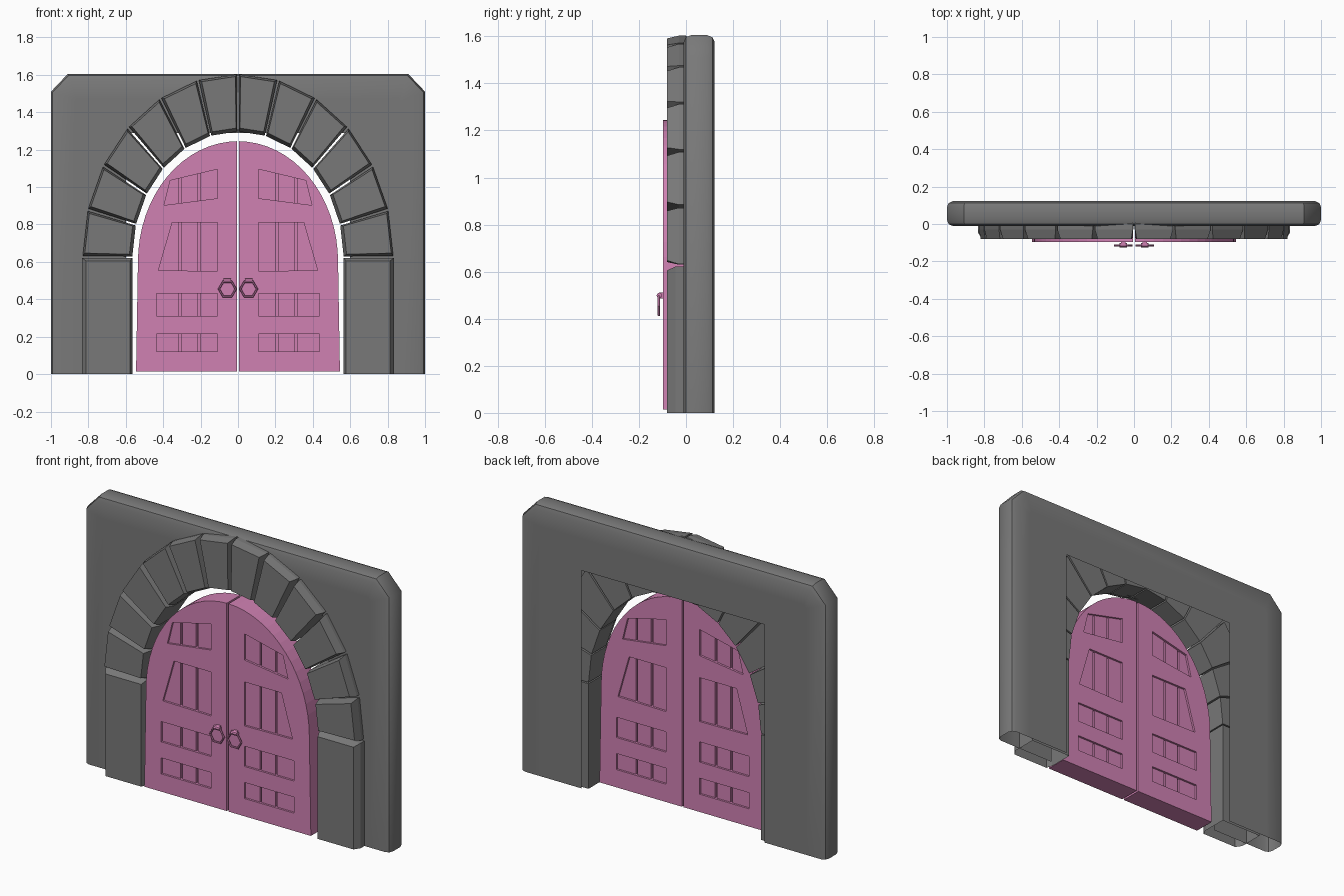
import bpy, bmesh
from math import cos, sin, radians, pi

if "Cube" in bpy.data.objects:
    bpy.data.objects.remove(bpy.data.objects["Cube"])


def material(name, rgb):
    m = bpy.data.materials.new(name)
    m.diffuse_color = (*rgb, 1)
    m.use_nodes = True
    m.node_tree.nodes["Principled BSDF"].inputs["Base Color"].default_value = m.diffuse_color
    return m


pink = material("door_pink", (0.63, 0.22, 0.45))
stone = material("dark_stone", (0.19, 0.19, 0.19))


def loft(name, rings, mat, caps=True, open_bottom=False):
    """Skin a list of equal-length closed rings of 3D points."""
    bm = bmesh.new()
    vs = [[bm.verts.new(p) for p in r] for r in rings]
    n = len(rings[0])
    for a, b in zip(vs, vs[1:]):
        for i in range(n):
            j = (i + 1) % n
            bm.faces.new((a[i], a[j], b[j], b[i]))
    if caps:
        bm.faces.new(vs[0])
        bm.faces.new(vs[-1])
    if open_bottom:
        low = [f for f in bm.faces if all(v.co.z < 1e-4 for v in f.verts)]
        bmesh.ops.delete(bm, geom=low, context='FACES')
    bmesh.ops.recalc_face_normals(bm, faces=bm.faces[:])
    me = bpy.data.meshes.new(name)
    bm.to_mesh(me)
    bm.free()
    me.materials.append(mat)
    ob = bpy.data.objects.new(name, me)
    bpy.context.collection.objects.link(ob)
    return ob


def flat(pts, y, s=1):
    return [(s * x, y, z) for x, z in pts]


# Wall slab with clipped top corners, rounded rim and a square opening
def wall_ring(d, y):
    half = [(1 - d, 0), (1 - d, 1.51 - .4 * d), (.91 - .4 * d, 1.605 - d)]
    return flat(half, y) + flat(half[::-1], y, -1)


def hole_ring(y):
    half = [(.6, 0), (.6, 1.15), (.6, 1.29)]
    return flat(half, y) + flat(half[::-1], y, -1)


rim = [(.13, -.01), (.03, -.01), (.009, -.001), (0, .022),
       (0, .09), (.009, .112), (.03, .122), (.13, .122)]
wall = loft("wall", [hole_ring(-.01)] + [wall_ring(d, y) for d, y in rim] + [hole_ring(.122)],
            stone, caps=False, open_bottom=True)
bpy.context.view_layer.objects.active = wall
wall.select_set(True)
bpy.ops.object.shade_smooth_by_angle(angle=radians(42))
wall.select_set(False)


# Arch stones between two ellipses, tapered towards the front
def arch_point(t, r):
    a, b = .565 + .265 * r, .672 + .306 * r
    return a * cos(radians(t)), .625 + b * sin(radians(t))


def stone_ring(t0, t1, r0, r1):
    return [arch_point(t0, r0), arch_point(t0, r1), arch_point(t1, r1), arch_point(t1, r0)]


for s, side in ((1, "right"), (-1, "left")):
    for k in range(6):
        t0, t1 = 15 * k, 15 * k + 15
        back = stone_ring(t0 + .4, t1 - .4, 0, .93)
        full = stone_ring(t0 + .4, t1 - .4, 0, 1)
        front = stone_ring(t0 + 1.3, t1 - 1.0, .06, .96)
        loft(f"arch_stone_{side}_{k + 1}",
             [flat(back, .105, s), flat(back, .02, s), flat(full, .0, s),
              flat(full, -.03, s), flat(front, -.08, s)], stone)

    # Pillar block under the arch
    full = [(.565, 0), (.835, 0), (.835, .622), (.565, .622)]
    front = [(.578, 0), (.812, 0), (.812, .605), (.578, .605)]
    loft(f"pillar_{side}", [flat(full, .105, s), flat(full, -.045, s), flat(front, -.08, s)],
         stone, open_bottom=True)

# Door panels: inner bottom, outer bottom, outer top, inner top
panels = [
    [(.11, .12), (.435, .12), (.435, .215), (.11, .215)],
    [(.11, .31), (.435, .31), (.435, .43), (.11, .43)],
    [(.11, .55), (.425, .555), (.352, .81), (.11, .81)],
    [(.11, .94), (.395, .903), (.362, 1.035), (.11, 1.095)],
]
Y0, Y1 = -.097, .03
DEEP, PLANK = .026, .012


def mix(p, q, x):
    """Point on the line p-q at the given x."""
    return x, p[1] + (q[1] - p[1]) * (x - p[0]) / (q[0] - p[0])


outline = [(.006, .015), (.545, .015)]
for i in range(17):
    t = i / 16 * pi / 2
    outline.append((max(.006, .535 * cos(t)), .6 + .645 * sin(t)))

for s, side in ((1, "right"), (-1, "left")):
    # Door leaf with recesses cut on both faces
    leaf = loft(f"door_leaf_{side}", [flat(outline, Y0, s), flat(outline, Y1, s)], pink)
    cutters = []
    for quad in panels:
        for a, b in ((Y0 - .05, Y0 + DEEP), (Y1 - DEEP, Y1 + .05)):
            cut = loft("panel_cutter", [flat(quad, a, s), flat(quad, b, s)], pink)
            cut.hide_render = True
            m = leaf.modifiers.new("recess", 'BOOLEAN')
            m.operation, m.solver, m.object = 'DIFFERENCE', 'EXACT', cut
            cutters.append(cut)
    deps = bpy.context.evaluated_depsgraph_get()
    carved = bpy.data.meshes.new_from_object(leaf.evaluated_get(deps))
    leaf.modifiers.clear()
    leaf.data = carved
    for cut in cutters:
        bpy.data.objects.remove(cut)

    # Three upright planks inside every recess
    for k, (ib, ob_, ot, it) in enumerate(panels):
        for j, (x0, x1) in enumerate(((.11, .204), (.215, .305), (.316, None))):
            right = [mix(ib, ob_, x1), mix(it, ot, x1)] if x1 else [ob_, ot]
            quad = [mix(ib, ob_, x0)] + right + [mix(it, ot, x0)]
            loft(f"plank_{side}_{k + 1}_{j + 1}",
                 [flat(quad, Y0 + PLANK, s), flat(quad, Y1 - PLANK, s)], pink)

    # Hexagonal knocker ring
    bpy.ops.mesh.primitive_torus_add(major_segments=6, minor_segments=6, major_radius=.045,
                                     minor_radius=.006, location=(s * .057, -.115, .455),
                                     rotation=(pi / 2, 0, 0))
    ring = bpy.context.object
    ring.name = f"knocker_ring_{side}"
    ring.data.materials.append(pink)

    # Knocker hinge barrel and its stem
    bpy.ops.mesh.primitive_cylinder_add(vertices=8, radius=.012, depth=.04,
                                        location=(s * .057, -.113, .499), rotation=(0, pi / 2, 0))
    barrel = bpy.context.object
    barrel.name = f"knocker_hinge_{side}"
    barrel.data.materials.append(pink)
    stem = [(.045, .487), (.069, .487), (.069, .511), (.045, .511)]
    loft(f"knocker_stem_{side}", [flat(stem, -.113, s), flat(stem, Y0 + .01, s)], pink)
